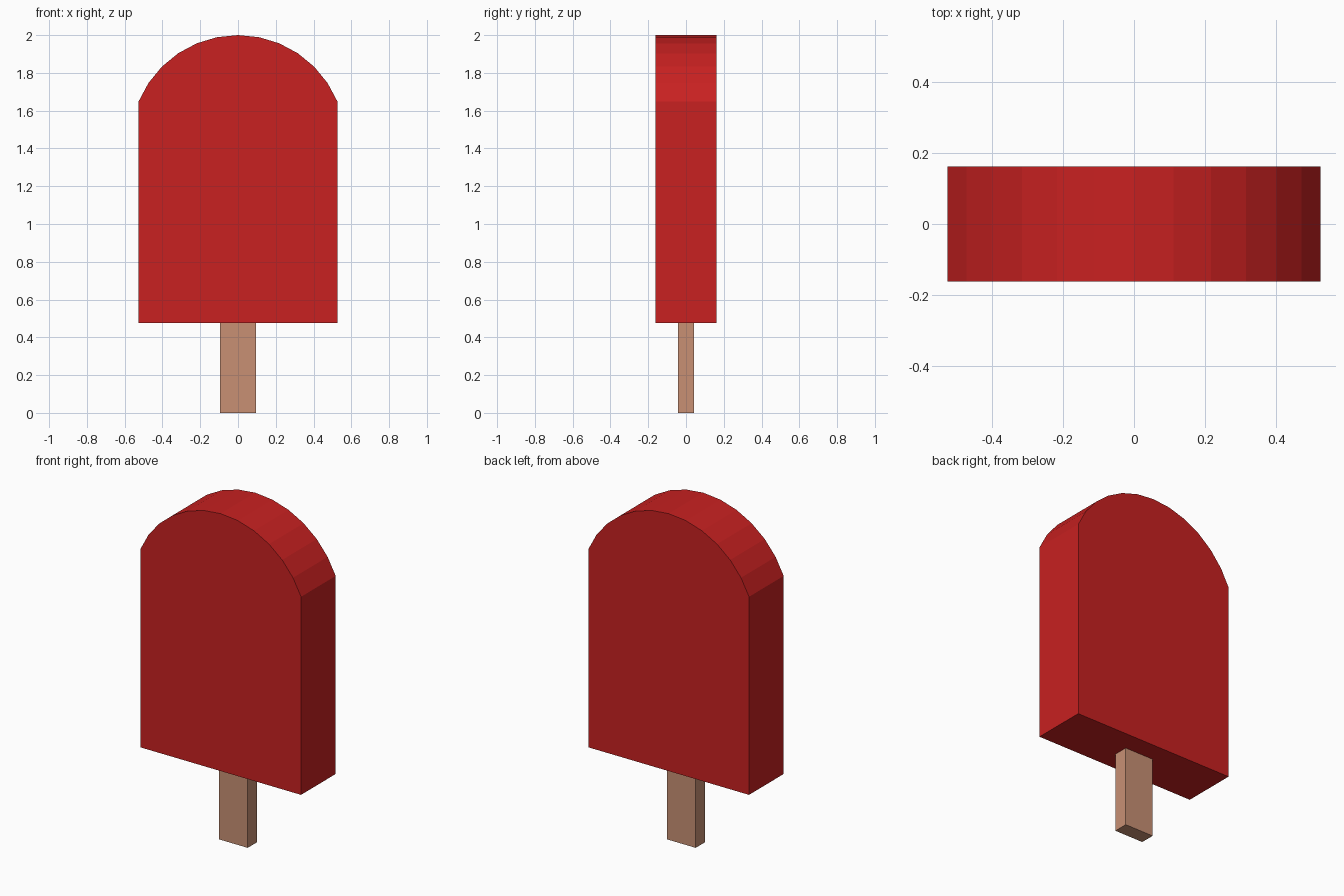
import bpy, bmesh, math

if "Cube" in bpy.data.objects:
    bpy.data.objects.remove(bpy.data.objects["Cube"])


def extrude_profile(name, profile, half_depth, colour):
    """Flat x-z profile extruded along y, centred on y = 0."""
    bm = bmesh.new()
    face = bm.faces.new([bm.verts.new((x, -half_depth, z)) for x, z in profile])
    out = bmesh.ops.extrude_face_region(bm, geom=[face])
    moved = [v for v in out["geom"] if isinstance(v, bmesh.types.BMVert)]
    bmesh.ops.translate(bm, verts=moved, vec=(0, 2 * half_depth, 0))
    bmesh.ops.recalc_face_normals(bm, faces=bm.faces)
    mesh = bpy.data.meshes.new(name)
    bm.to_mesh(mesh)
    bm.free()
    mat = bpy.data.materials.new(name + "_colour")
    mat.diffuse_color = (*colour, 1)
    mat.use_nodes = True
    mat.node_tree.nodes["Principled BSDF"].inputs["Base Color"].default_value = mat.diffuse_color
    mesh.materials.append(mat)
    obj = bpy.data.objects.new(name, mesh)
    bpy.context.collection.objects.link(obj)
    return obj


# Ice body: straight sides with a 12-segment arc on top
R, TOP, BOTTOM = 0.57, 2.0, 0.475
STEP = math.radians(11.25)
arc = [(R * math.sin(i * STEP), TOP - R + R * math.cos(i * STEP))
       for i in range(6, -7, -1)]
half_width = arc[0][0]
body = [(-half_width, BOTTOM), (half_width, BOTTOM)] + arc
extrude_profile("ice_body", body, 0.162, (0.58, 0.015, 0.015))

# Wooden stick, slightly sunk into the body
w, stick_top = 0.094, BOTTOM + 0.02
extrude_profile("stick", [(-w, 0), (w, 0), (w, stick_top), (-w, stick_top)],
                0.043, (0.58, 0.28, 0.175))
